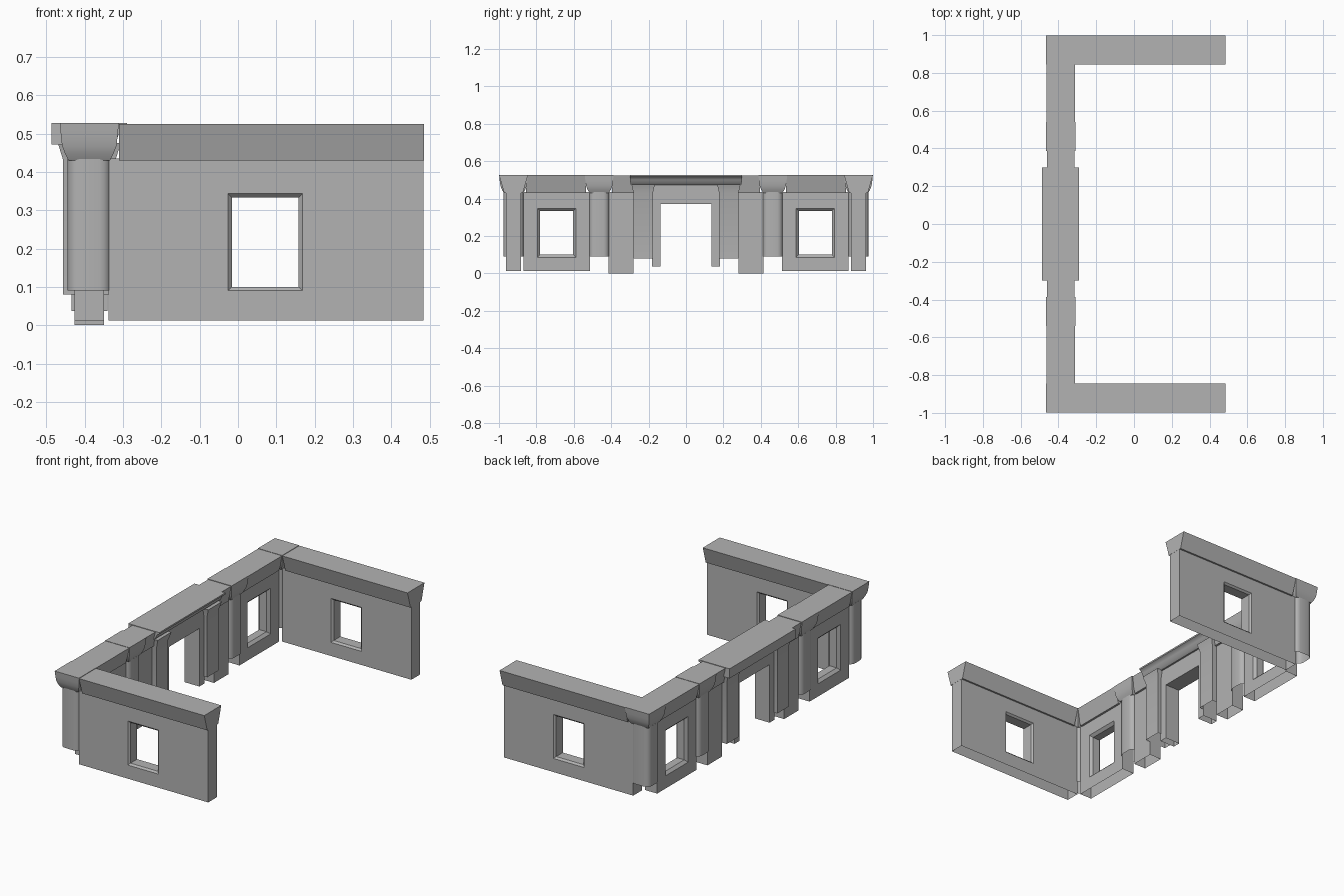
import bpy, bmesh, math

cube = bpy.data.objects.get("Cube")
if cube:
    bpy.data.objects.remove(cube)

stone = bpy.data.materials.new("grey_stone")
stone.use_nodes = True
GREY = (0.45, 0.45, 0.45, 1)
stone.diffuse_color = GREY
stone.node_tree.nodes["Principled BSDF"].inputs["Base Color"].default_value = GREY

FX = -0.388     # centre line of the long wall
SY = 0.922      # centre line of the end walls
TOP = 0.527
EAVE = 0.43


def finish(name, bm, angle=35):
    bmesh.ops.recalc_face_normals(bm, faces=bm.faces)
    mesh = bpy.data.meshes.new(name)
    bm.to_mesh(mesh)
    bm.free()
    mesh.materials.append(stone)
    obj = bpy.data.objects.new(name, mesh)
    bpy.context.collection.objects.link(obj)
    bpy.ops.object.select_all(action='DESELECT')
    obj.select_set(True)
    bpy.context.view_layer.objects.active = obj
    bpy.ops.object.shade_smooth_by_angle(angle=math.radians(angle))
    return obj


def bridge(bm, a, b):
    n = len(a)
    for i in range(n):
        bm.faces.new((a[i], a[(i + 1) % n], b[(i + 1) % n], b[i]))


def outline(hx, hy, r):
    """Rectangle outline, with rounded corners when r > 0."""
    if not r:
        return [(-hx, -hy), (hx, -hy), (hx, hy), (-hx, hy)]
    pts = []
    for k, (sx, sy) in enumerate([(1, 1), (-1, 1), (-1, -1), (1, -1)]):
        for j in range(5):
            a = (k + j / 4) * math.pi / 2
            pts.append((sx * (hx - r) + r * math.cos(a), sy * (hy - r) + r * math.sin(a)))
    return pts


def stack(name, cx, cy, levels, r=0, bottom=False):
    """Loft rectangles (z, half x, half y) upwards; the foot is left open by default."""
    bm = bmesh.new()
    rings = [[bm.verts.new((cx + x, cy + y, z)) for x, y in outline(hx, hy, r)]
             for z, hx, hy in levels]
    for a, b in zip(rings, rings[1:]):
        bridge(bm, a, b)
    bm.faces.new(rings[-1])
    if bottom:
        bm.faces.new(rings[0])
    return finish(name, bm)


def window_wall(name, place, u0, u1, w0, w1, half, flare):
    """Wall from u0 to u1 with a flared window from w0 to w1, open at the foot."""
    z0, z1, sill, head = 0.012, 0.435, 0.10, 0.333
    bm = bmesh.new()

    def ring(a, b, c, d, t):
        return [bm.verts.new(place(u, t, z)) for u, z in ((a, c), (b, c), (b, d), (a, d))]

    f = flare
    wide = (w0 - f, w1 + f, sill - f, head + f)
    tight = (w0, w1, sill, head)
    rings = [ring(u0, u1, z0, z1, -half), ring(*wide, -half), ring(*tight, f - half),
             ring(*tight, half - f), ring(*wide, half), ring(u0, u1, z0, z1, half)]
    for a, b in zip(rings, rings[1:]):
        bridge(bm, a, b)
    front, back = rings[0], rings[-1]
    for i in (1, 2, 3):
        j = (i + 1) % 4
        bm.faces.new((front[i], front[j], back[j], back[i]))
    return finish(name, bm, 30)


for s, side in ((1, "back"), (-1, "front")):
    # End wall with its window and sloping cornice
    window_wall(side + "_end_wall", lambda u, t, z: (u, s * SY + t, z),
                -0.338, 0.484, -0.016, 0.158, 0.04, 0.01)
    stack(side + "_end_cornice", 0.0875, s * SY,
          [(EAVE, 0.3975, 0.05), (TOP - 0.002, 0.3975, 0.077)], bottom=True)

    # Window bay of the long wall
    window_wall(side + "_bay_wall", lambda u, t, z: (FX + t, s * u, z),
                0.513, 0.87, 0.603, 0.78, 0.038, 0.015)
    stack(side + "_bay_cornice", FX, s * 0.695,
          [(EAVE, 0.05, 0.16), (TOP - 0.002, 0.076, 0.16)], bottom=True)

    # Corner and middle columns with flared capitals
    for label, y in (("corner", SY), ("middle", 0.464)):
        stack(f"{side}_{label}_column", FX, s * y,
              [(0.09, 0.057, 0.054), (0.435, 0.057, 0.054)], r=0.03)
        stack(f"{side}_{label}_capital", FX, s * y,
              [(EAVE, 0.054, 0.052), (0.447, 0.063, 0.062), (0.468, 0.071, 0.07),
               (0.495, 0.074, 0.074), (TOP, 0.077, 0.077)], bottom=True)

    # Plain pier beside the door, reaching the ground
    stack(side + "_pier", FX, s * 0.348, [(0, 0.038, 0.066), (0.435, 0.038, 0.066)])
    stack(side + "_pier_cornice", FX, s * 0.335,
          [(EAVE, 0.05, 0.06), (TOP - 0.003, 0.073, 0.06)], bottom=True)

    # Door pilaster and the jamb inside it
    stack(side + "_door_pilaster", FX, s * 0.229,
          [(0.08, 0.068, 0.052), (0.43, 0.068, 0.052), (0.475, 0.082, 0.062)])
    stack(side + "_door_jamb", FX, s * 0.159, [(0.037, 0.047, 0.022), (0.4, 0.047, 0.022)])

# Wall over the door
stack("door_head", FX, 0, [(0.37, 0.047, 0.18), (0.48, 0.047, 0.18)], bottom=True)

# Lintel slab: square on the outer side, coved on the inner side
profile = [(-0.487, 0.472), (-0.487, TOP), (-0.29, TOP), (-0.29, 0.518),
           (-0.302, 0.512), (-0.31, 0.5), (-0.318, 0.482), (-0.332, 0.472)]
bm = bmesh.new()
ends = [[bm.verts.new((x, y, z)) for x, z in profile] for y in (-0.3, 0.3)]
bridge(bm, *ends)
for end in ends:
    bm.faces.new(end)
finish("door_lintel", bm)
